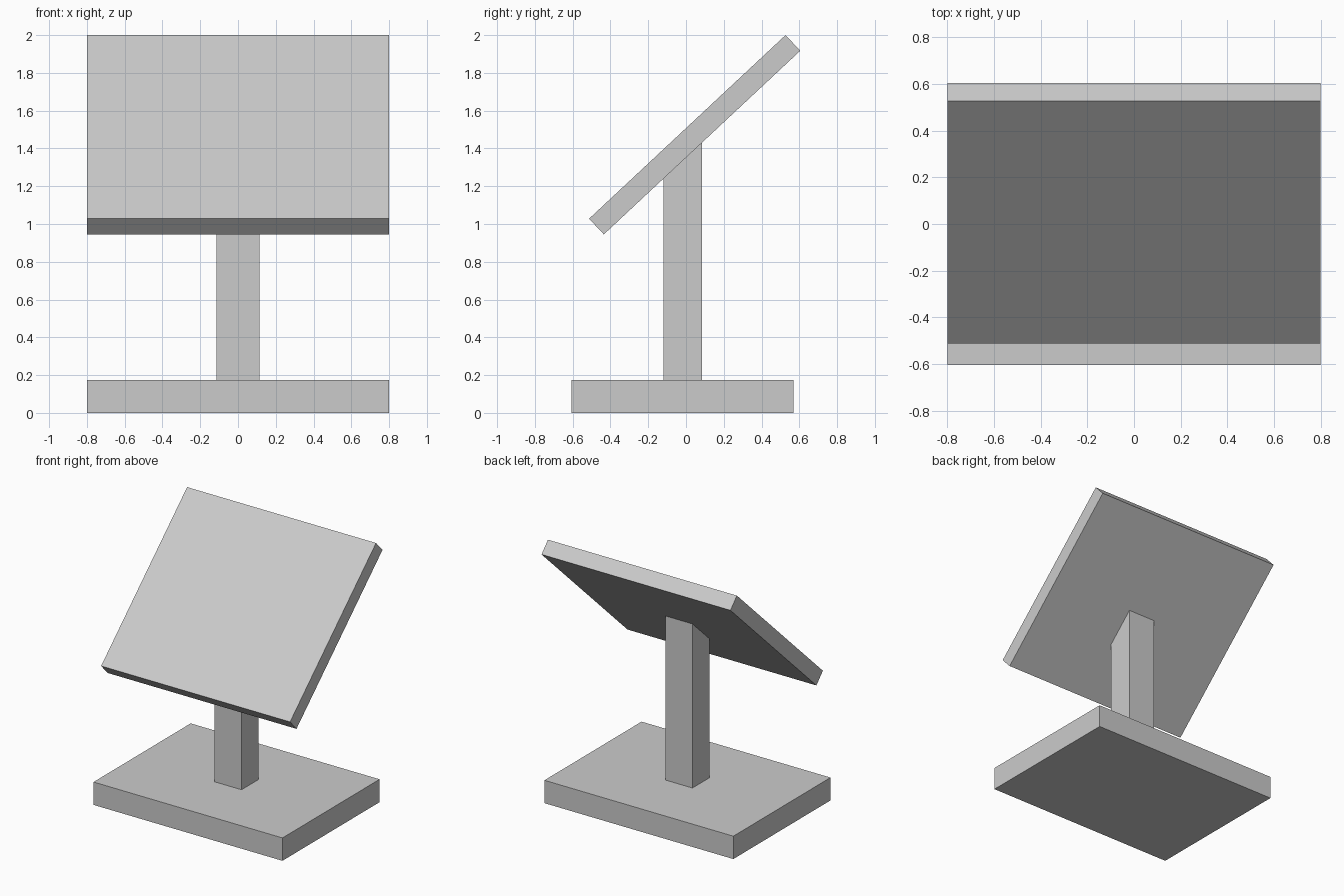
import bpy
import bmesh
from mathutils import Vector

cube = bpy.data.objects.get("Cube")
if cube:
    bpy.data.objects.remove(cube, do_unlink=True)

# One plain grey for every part
grey = bpy.data.materials.new("light grey")
grey.use_nodes = True
colour = (0.6, 0.6, 0.6, 1)
grey.diffuse_color = colour
grey.node_tree.nodes["Principled BSDF"].inputs["Base Color"].default_value = colour


def extrude_profile(name, profile, half_width):
    """Extrude a side profile of (y, z) points symmetrically along x."""
    bm = bmesh.new()
    face = bm.faces.new([bm.verts.new((-half_width, y, z)) for y, z in profile])
    result = bmesh.ops.extrude_face_region(bm, geom=[face])
    moved = [v for v in result["geom"] if isinstance(v, bmesh.types.BMVert)]
    bmesh.ops.translate(bm, verts=moved, vec=Vector((2 * half_width, 0, 0)))
    bmesh.ops.recalc_face_normals(bm, faces=bm.faces)
    mesh = bpy.data.meshes.new(name)
    bm.to_mesh(mesh)
    bm.free()
    mesh.materials.append(grey)
    obj = bpy.data.objects.new(name, mesh)
    bpy.context.collection.objects.link(obj)
    return obj


# Flat rectangular foot
extrude_profile("base", [(-0.605, 0), (0.57, 0), (0.57, 0.175), (-0.605, 0.175)], 0.8)

# Square post, its top cut to the slope of the panel
extrude_profile("post", [(-0.12, 0.17), (0.085, 0.17), (0.085, 1.435), (-0.12, 1.245)], 0.114)

# Tilted slab, low edge at the front
extrude_profile("tilted_panel",
                [(-0.435, 0.945), (0.605, 1.917), (0.527, 2.0), (-0.513, 1.028)], 0.8)
